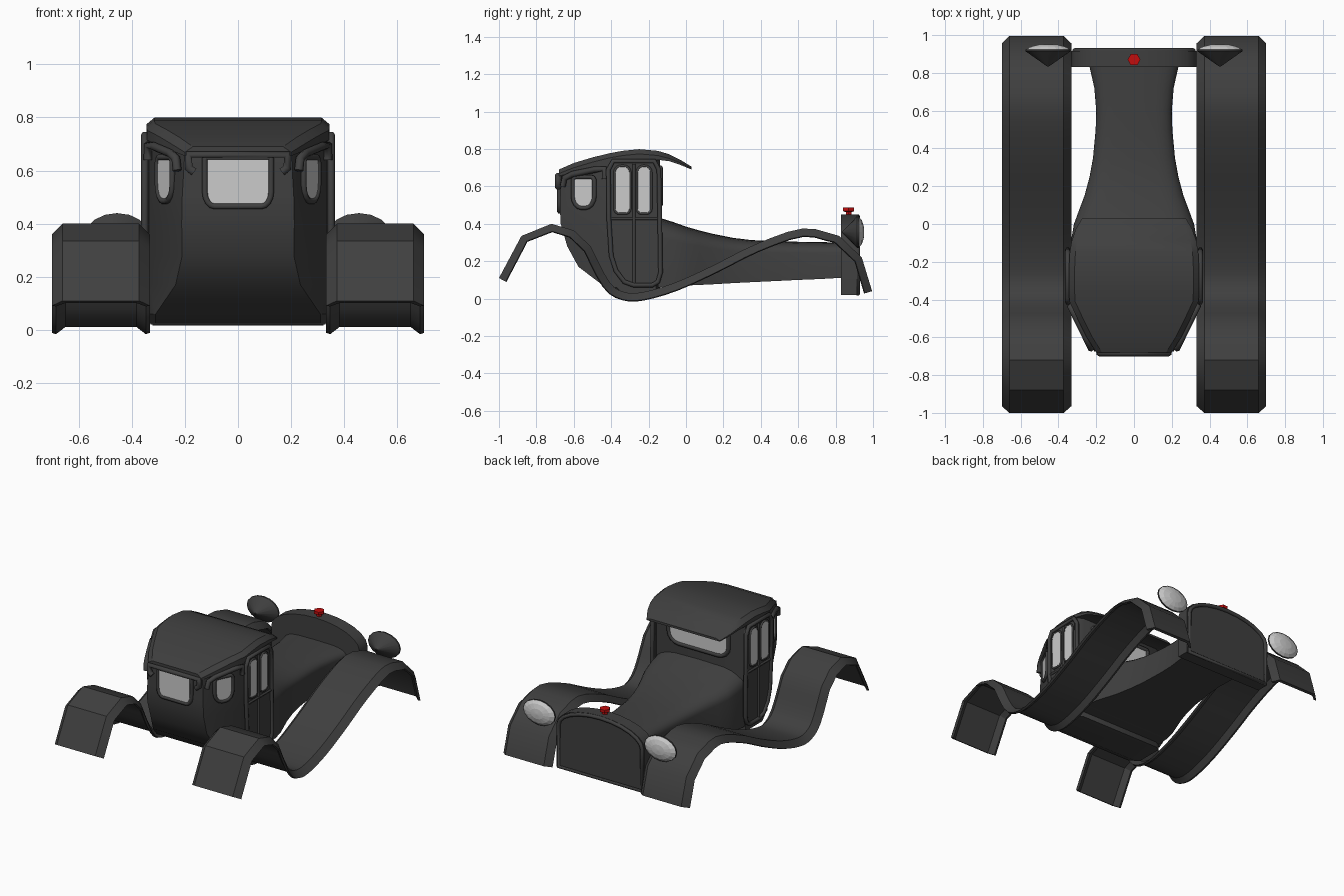
import bpy, bmesh, math
from mathutils import Vector

if "Cube" in bpy.data.objects:
    bpy.data.objects.remove(bpy.data.objects["Cube"])


def material(name, rgb):
    m = bpy.data.materials.new(name)
    m.use_nodes = True
    m.diffuse_color = (*rgb, 1)
    m.node_tree.nodes["Principled BSDF"].inputs["Base Color"].default_value = (*rgb, 1)
    return m


PAINT = material("dark paint", (0.05, 0.05, 0.05))
GLASS = material("pale glass", (0.6, 0.6, 0.6))
RED = material("red cap paint", (0.55, 0.004, 0.004))


def finish(name, bm, mat, angle=32):
    bmesh.ops.recalc_face_normals(bm, faces=bm.faces)
    me = bpy.data.meshes.new(name)
    bm.to_mesh(me)
    bm.free()
    me.materials.append(mat)
    ob = bpy.data.objects.new(name, me)
    bpy.context.collection.objects.link(ob)
    bpy.ops.object.select_all(action='DESELECT')
    ob.select_set(True)
    bpy.context.view_layer.objects.active = ob
    bpy.ops.object.shade_smooth_by_angle(angle=math.radians(angle))
    return ob


def loft(name, rings, mat=PAINT, angle=32):
    """Skin closed rings of equal length and cap both ends."""
    bm = bmesh.new()
    loops = [[bm.verts.new(p) for p in r] for r in rings]
    n = len(rings[0])
    for a, b in zip(loops, loops[1:]):
        for i in range(n):
            bm.faces.new((a[i], a[(i + 1) % n], b[(i + 1) % n], b[i]))
    bm.faces.new(loops[0])
    bm.faces.new(loops[-1])
    return finish(name, bm, mat, angle)


def plate(name, pts, offset, mat=PAINT):
    """Flat outline thickened along an offset."""
    o = Vector(offset)
    return loft(name, [pts, [Vector(p) + o for p in pts]], mat)


def tube(name, pts, r, cyclic=False):
    cu = bpy.data.curves.new(name, 'CURVE')
    cu.dimensions = '3D'
    cu.bevel_depth, cu.bevel_resolution, cu.use_fill_caps = r, 1, True
    sp = cu.splines.new('POLY')
    sp.points.add(len(pts) - 1)
    for q, p in zip(sp.points, pts):
        q.co = (*p, 1)
    sp.use_cyclic_u = cyclic
    cu.materials.append(PAINT)
    ob = bpy.data.objects.new(name, cu)
    bpy.context.collection.objects.link(ob)
    return ob


def rounded(u0, u1, v0, v1, r_low, r_high, n=4):
    """Rectangle outline with separate lower and upper corner radii."""
    out = []
    for cu, cv, r, a0 in ((u1, v0, r_low, -90), (u1, v1, r_high, 0),
                          (u0, v1, r_high, 90), (u0, v0, r_low, 180)):
        su, sv = (1 if cu == u0 else -1), (1 if cv == v0 else -1)
        for k in range(n + 1):
            a = math.radians(a0 + 90 * k / n)
            out.append((cu + r * (su + math.cos(a)), cv + r * (sv + math.sin(a))))
    return out


def smooth_path(pts, steps):
    """Catmull-Rom through 2D points."""
    p = [Vector(q) for q in pts]
    p = [2 * p[0] - p[1]] + p + [2 * p[-1] - p[-2]]
    out = []
    for a, b, c, d in zip(p, p[1:], p[2:], p[3:]):
        for k in range(steps):
            t = k / steps
            out.append(0.5 * (2 * b + (c - a) * t + (2 * a - 5 * b + 4 * c - d) * t * t
                              + (3 * b - a - 3 * c + d) * t ** 3))
    return out + [p[-2]]


# Fenders: a lipped channel swept along a wavy path
rear = [(-1, .11), (-.88, .335), (-.72, .4), (-.6, .365)]
mid = [(-.51, .28), (-.41, .09), (-.33, .035), (-.23, .035), (-.06, .085), (.15, .18),
       (.37, .29), (.625, .375), (.82, .335)]
path = [Vector(p) for p in rear] + smooth_path(mid, 3) + [Vector((.94, .22)), Vector((.995, .04))]
section = [(.332, -.04), (.372, 0), (.66, 0), (.7, -.04), (.685, -.045),
           (.65, -.018), (.382, -.018), (.347, -.045)]
for side, s in (("left", 1), ("right", -1)):
    rings = []
    for i, p in enumerate(path):
        t = (path[min(i + 1, len(path) - 1)] - path[max(i - 1, 0)]).normalized()
        nrm = Vector((-t.y, t.x))
        rings.append([(s * x, p.x + nrm.x * h, p.y + nrm.y * h) for x, h in section])
    loft(side + "_fender", rings)

# Cab: plan outline stacked by height (z, rear y, rear half width, corner y)
rings = []
for z, ry, rw, cy in ((.025, -.36, .31, -.34), (.06, -.43, .31, -.37), (.17, -.575, .235, -.4),
                      (.28, -.635, .21, -.41), (.4, -.67, .212, -.415), (.5, -.675, .21, -.415),
                      (.74, -.665, .2, -.415)):
    half = [(.3, -.14, z), (.335, -.16, z), (.335, cy, min(z, .72)), (rw, ry, min(z, .675))]
    rings.append(half + [(-x, y, h) for x, y, h in reversed(half)])
loft("cab", rings)

# Roof with forward visor (y, half width, top, edge)
rings = []
for y, w, t, b in ((-.68, .2, .69, .655), (-.6, .25, .725, .675), (-.5, .3, .755, .695),
                   (-.41, .342, .777, .715), (-.34, .345, .79, .735), (-.25, .345, .799, .74),
                   (-.15, .34, .79, .742), (-.09, .33, .772, .735), (-.03, .31, .742, .715),
                   (.03, .275, .705, .69)):
    k = min(.025, (t - b) * .6)
    half = [(w, y, b), (w, y, t - k), (w - .03, y, t)]
    rings.append(half + [(-x, q, z) for x, q, z in reversed(half)])
loft("roof", rings)

# Hood: rounded sections narrowing at the waist (y, half width, top, bottom)
rings = []
for y, w, t, b in ((-.15, .333, .435, .06), (-.07, .33, .41, .065), (0, .318, .385, .07),
                   (.07, .292, .365, .073), (.15, .262, .345, .077), (.25, .235, .325, .083),
                   (.35, .217, .313, .088), (.5, .203, .306, .095), (.6, .2, .304, .1),
                   (.72, .21, .302, .105), (.84, .237, .3, .112)):
    half = [(w, y, b)]
    for k in range(7):
        a = math.radians(15 * k)
        half.append((w * math.cos(a) ** .45, y, t + .16 * (t - b) * (1.8 * math.sin(a) - 1.8)))
    rings.append(half + [(-x, q, z) for x, q, z in reversed(half[:-1])])
loft("hood", rings, angle=40)

# Radiator shell with raised rim
arch = [(.33 * math.cos(a), .315 + .135 * math.sin(a))
        for a in (math.pi * k / 12 for k in range(13))]
shell = [(.33, .02)] + arch + [(-.33, .02)]
plate("radiator", [(x, .83, z) for x, z in shell], (0, .085, 0))
tube("radiator_rim", [(x * .95, .918, .025 + (z - .02) * .96) for x, z in shell], .013, True)

# Filler cap
rings = [[(r * math.cos(math.tau * k / 6), .87 + r * math.sin(math.tau * k / 6), z) for k in range(6)]
         for r, z in ((.018, .44), (.018, .462), (.034, .468), (.034, .487))]
loft("filler_cap", rings, RED)


def oval(cx, y, k):
    return [(cx + .12 * k * math.cos(math.tau * i / 16), y, .355 + .085 * k * math.sin(math.tau * i / 16))
            for i in range(16)]


def outline_window(name, pts, normal, frame):
    """Thin pane on a surface with a rounded surround."""
    o = Vector(normal) * .008
    plate(name + "_glass", pts, o, GLASS)
    if frame:
        tube(name + "_frame", [Vector(p) + o * .5 for p in pts], frame, True)


for side, s in (("left", 1), ("right", -1)):
    # Headlights
    loft(side + "_headlight_shell", [oval(s * .455, y, k) for y, k in ((.835, .05), (.915, 1), (.925, 1))])
    loft(side + "_headlight_lens", [oval(s * .455, y, k) for y, k in
                                    ((.925, .97), (.94, .75), (.95, .4), (.953, .05))], GLASS, 5)

    # Door slab, surround and mouldings
    door = [(-.415, .69), (-.39, .735), (-.17, .735), (-.145, .69), (-.14, .42), (-.136, .14),
            (-.15, .09), (-.18, .072), (-.28, .072), (-.33, .09), (-.375, .15), (-.4, .23), (-.412, .42)]
    plate(side + "_door", [(s * .33, y, z) for y, z in door], (s * .018, 0, 0))
    tube(side + "_door_surround", [(s * .351, y, z) for y, z in door], .014, True)
    tube(side + "_door_centre_moulding", [(s * .35, -.278, .08), (s * .35, -.278, .72)], .01)
    tube(side + "_door_waist_moulding", [(s * .35, -.41, .428), (s * .35, -.145, .428)], .008)
    for tag, u0, u1 in (("rear", -.382, -.298), ("front", -.262, -.186)):
        pts = [(s * .348, y, z) for y, z in rounded(u0, u1, .455, .71, .025, .035)]
        outline_window(f"{side}_door_{tag}_window", pts, (s, 0, 0), .007)

    # Angled quarter window and its drip rail
    a, b = Vector((s * .335, -.415)), Vector((s * .208, -.675))
    d = b - a
    nrm = Vector((s * abs(d.y), -abs(d.x), 0)).normalized()

    def on_quarter(u, z, lift=0):
        q = a + d * u
        return Vector((q.x, q.y, z)) + nrm * lift

    pts = [on_quarter(u * .1, z) for u, z in rounded(3.0, 7.1, .485, .65, .05, .03)]
    pane = [on_quarter(.28 + .44 * u, .485 + .165 * v) for u, v in rounded(0, 1, 0, 1, .4, .15)]
    outline_window(side + "_quarter_window", pane, nrm, .012)
    tube(side + "_quarter_drip_rail", [on_quarter(u, z, .012) for u, z in
         ((.06, .64), (.06, .695), (.25, .69), (.72, .665), (.88, .645), (.92, .6))], .017)

# Back window, its drip rail and the windscreen
back = [(.125 * u, -.673, .465 + .185 * v) for u, v in rounded(-1, 1, 0, 1, .3, .05)]
outline_window("back_window", back, (0, -1, 0), .012)
tube("back_drip_rail", [(x, -.683, z) for x, z in
     ((-.165, .595), (-.185, .61), (-.185, .66), (.185, .66), (.185, .61), (.165, .595))], .018)
screen = [(.225 * u, -.142, .5 + .2 * v) for u, v in rounded(-1, 1, 0, 1, .35, .05)]
outline_window("windscreen", screen, (0, 1, 0), .014)
